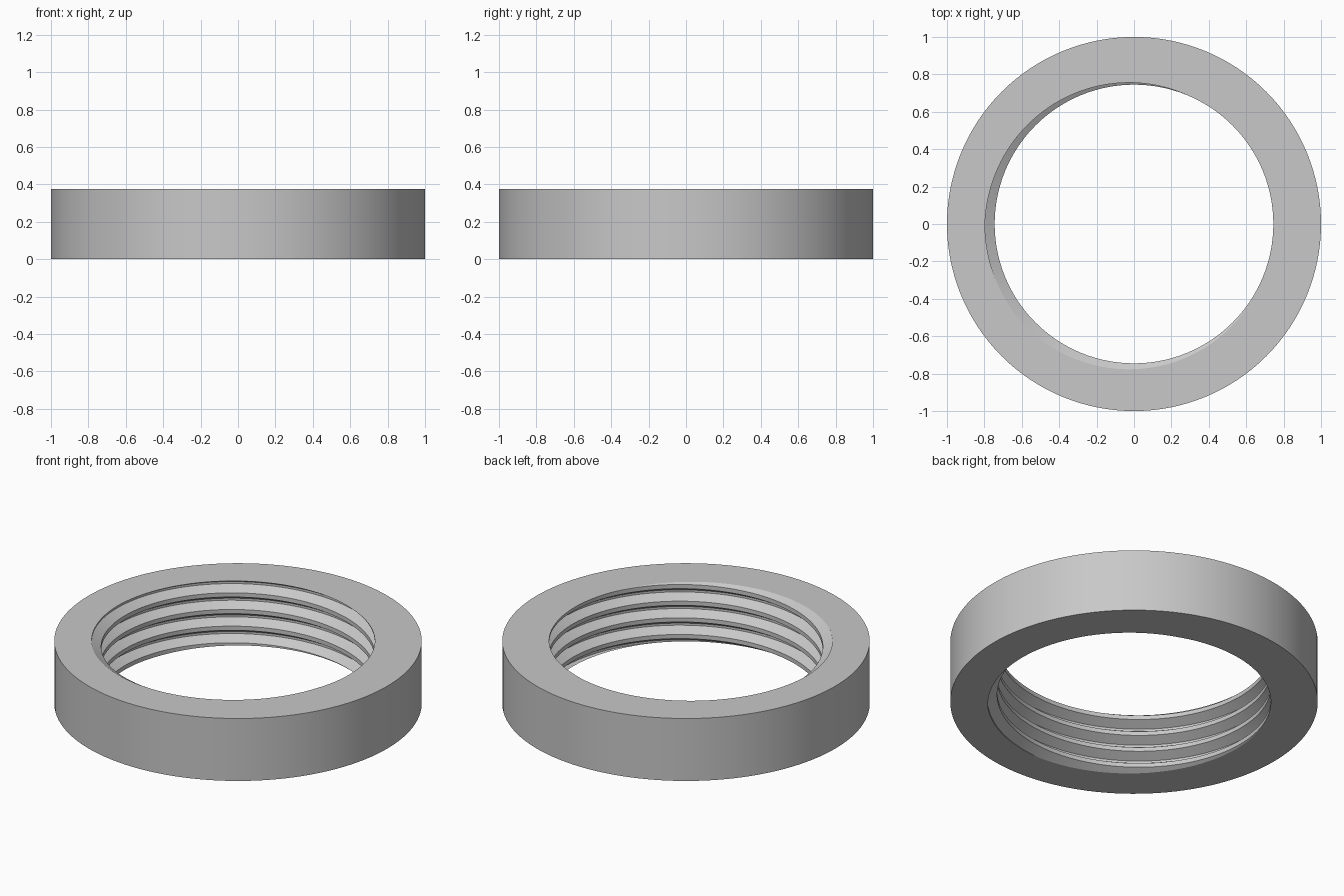
import bpy, bmesh, math

if "Cube" in bpy.data.objects:
    bpy.data.objects.remove(bpy.data.objects["Cube"])

HEIGHT, OUTER = 0.375, 1.0
MINOR, MAJOR, PITCH = 0.745, 0.797, 0.1
SEGS = 128
PHASE = math.radians(203)      # angle where the groove centre meets the top face

# one thread pitch: (axial offset in pitches, radius), starting at the lower end of the groove
PROFILE = [(-0.375, MINOR), (-0.0625, MAJOR), (0.0625, MAJOR), (0.375, MINOR), (0.625, MINOR)]

bm = bmesh.new()

# right-handed helical inner surface, running past both end faces
prev = None
for j in range(-6 * SEGS, 2 * SEGS + 1):
    a = 2 * math.pi * j / SEGS
    rise = HEIGHT + PITCH * (a - PHASE) / (2 * math.pi)
    col = [bm.verts.new((r * math.cos(a), r * math.sin(a), rise + PITCH * dz))
           for dz, r in PROFILE]
    if prev:
        for k in range(len(PROFILE) - 1):
            bm.faces.new((prev[k], prev[k + 1], col[k + 1], col[k]))
    prev = col
bmesh.ops.remove_doubles(bm, verts=bm.verts, dist=1e-5)

# trim the thread flush with the end faces
for z, direction in ((0, -1), (HEIGHT, 1)):
    bmesh.ops.bisect_plane(bm, geom=bm.verts[:] + bm.edges[:] + bm.faces[:], dist=1e-6,
                           plane_co=(0, 0, z), plane_no=(0, 0, direction), clear_outer=True)

# plain outer wall
rims = [[bm.verts.new((OUTER * math.cos(2 * math.pi * i / SEGS),
                       OUTER * math.sin(2 * math.pi * i / SEGS), z)) for i in range(SEGS)]
        for z in (0, HEIGHT)]
for i in range(SEGS):
    n = (i + 1) % SEGS
    bm.faces.new((rims[0][i], rims[0][n], rims[1][n], rims[1][i]))

# flat annular end faces
for z, direction in ((0, -1), (HEIGHT, 1)):
    rim_edges = [e for e in bm.edges if e.is_boundary
                 and all(abs(v.co.z - z) < 1e-4 for v in e.verts)]
    bmesh.ops.triangle_fill(bm, edges=rim_edges, use_beauty=True, normal=(0, 0, direction))

bmesh.ops.recalc_face_normals(bm, faces=bm.faces)
mesh = bpy.data.meshes.new("threaded_ring")
bm.to_mesh(mesh)
bm.free()

ring = bpy.data.objects.new("threaded_ring", mesh)
bpy.context.collection.objects.link(ring)

grey = bpy.data.materials.new("plain grey")
grey.diffuse_color = (0.58, 0.58, 0.58, 1)
grey.use_nodes = True
grey.node_tree.nodes["Principled BSDF"].inputs["Base Color"].default_value = grey.diffuse_color
mesh.materials.append(grey)

bpy.context.view_layer.objects.active = ring
ring.select_set(True)
bpy.ops.object.shade_smooth_by_angle(angle=math.radians(20))
